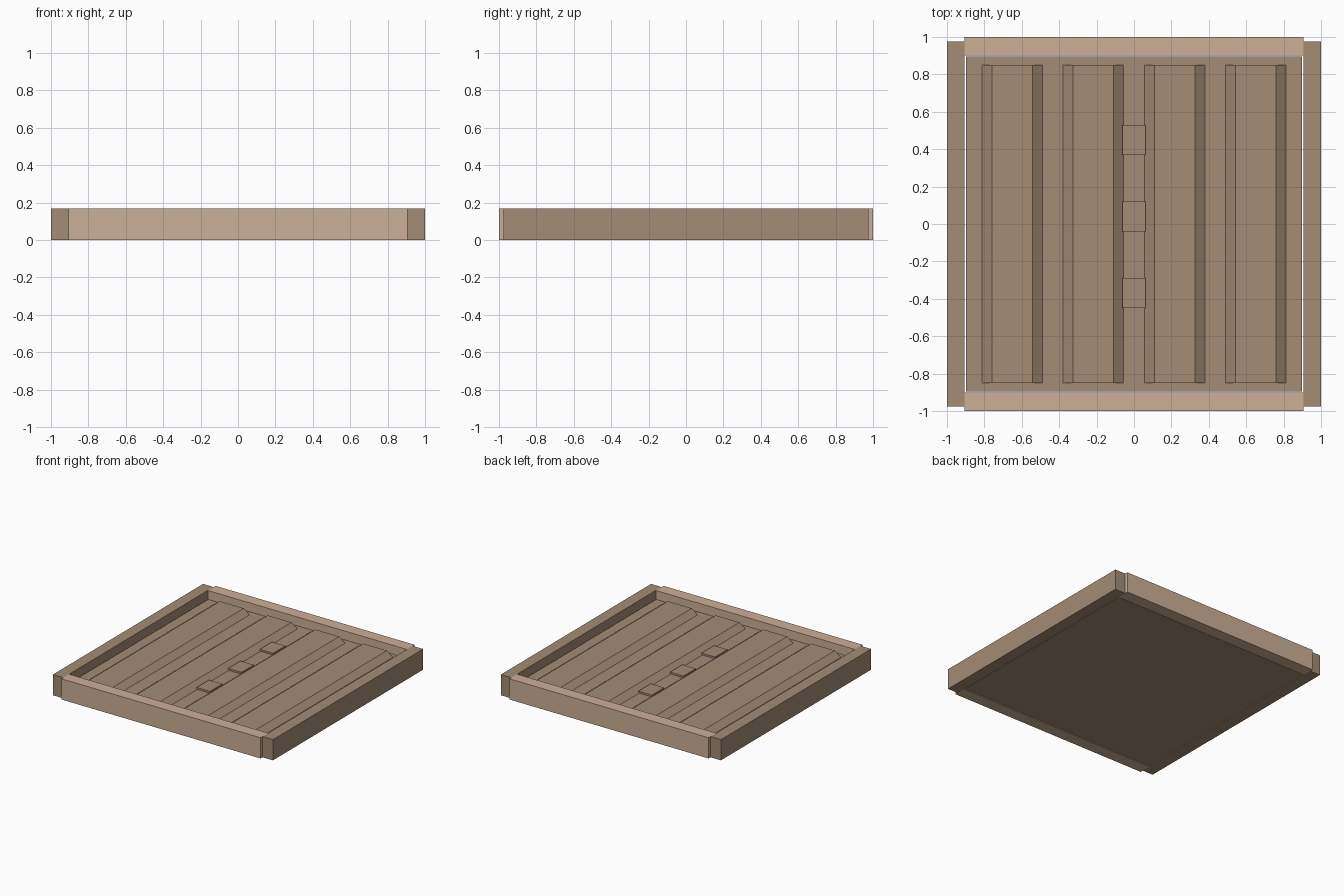
import bpy
import bmesh

cube = bpy.data.objects.get("Cube")
if cube:
    bpy.data.objects.remove(cube, do_unlink=True)


def material(name, color):
    m = bpy.data.materials.new(name)
    m.use_nodes = True
    m.diffuse_color = color
    m.node_tree.nodes["Principled BSDF"].inputs["Base Color"].default_value = color
    return m


light_wood = material("light wood", (0.60, 0.43, 0.305, 1))
brown = material("earth brown", (0.366, 0.262, 0.178, 1))


def prism(name, profile, y0, y1, mat):
    """Extrude an x-z profile along y."""
    bm = bmesh.new()
    face = bm.faces.new([bm.verts.new((x, y0, z)) for x, z in profile])
    ext = bmesh.ops.extrude_face_region(bm, geom=[face])
    verts = [v for v in ext["geom"] if isinstance(v, bmesh.types.BMVert)]
    bmesh.ops.translate(bm, verts=verts, vec=(0, y1 - y0, 0))
    bmesh.ops.recalc_face_normals(bm, faces=bm.faces)
    mesh = bpy.data.meshes.new(name)
    bm.to_mesh(mesh)
    bm.free()
    mesh.materials.append(mat)
    obj = bpy.data.objects.new(name, mesh)
    bpy.context.collection.objects.link(obj)
    return obj


def box(name, x0, x1, y0, y1, z0, z1, mat):
    return prism(name, [(x0, z0), (x1, z0), (x1, z1), (x0, z1)], y0, y1, mat)


HEIGHT = 0.17
SOIL = 0.10

# Frame boards
box("front_board", -0.905, 0.905, -1, -0.9, 0, HEIGHT, light_wood)
box("back_board", -0.905, 0.905, 0.9, 1, 0, HEIGHT, light_wood)
box("left_board", 0.905, 1, -0.975, 0.975, 0, HEIGHT, brown)
box("right_board", -1, -0.905, -0.975, 0.975, 0, HEIGHT, brown)

# Soil bed, with a hairline gap to the frame
box("soil_bed", -0.898, 0.898, -0.895, 0.895, 0.002, SOIL, brown)

# Planting ridges with sloping flanks
for i in range(4):
    c = (i - 1.5) * 0.434
    top = SOIL + 0.04
    base = SOIL - 0.01
    prism(f"soil_ridge_{i + 1}",
          [(c - 0.162, base), (c + 0.162, base), (c + 0.162, SOIL),
           (c + 0.108, top), (c - 0.108, top), (c - 0.162, SOIL)],
          -0.85, 0.85, brown)

# Low clods in the middle furrow
for i in range(3):
    y = -0.45 + i * 0.41
    box(f"furrow_clod_{i + 1}", -0.061, 0.061, y, y + 0.16, SOIL - 0.01, SOIL + 0.015, brown)
